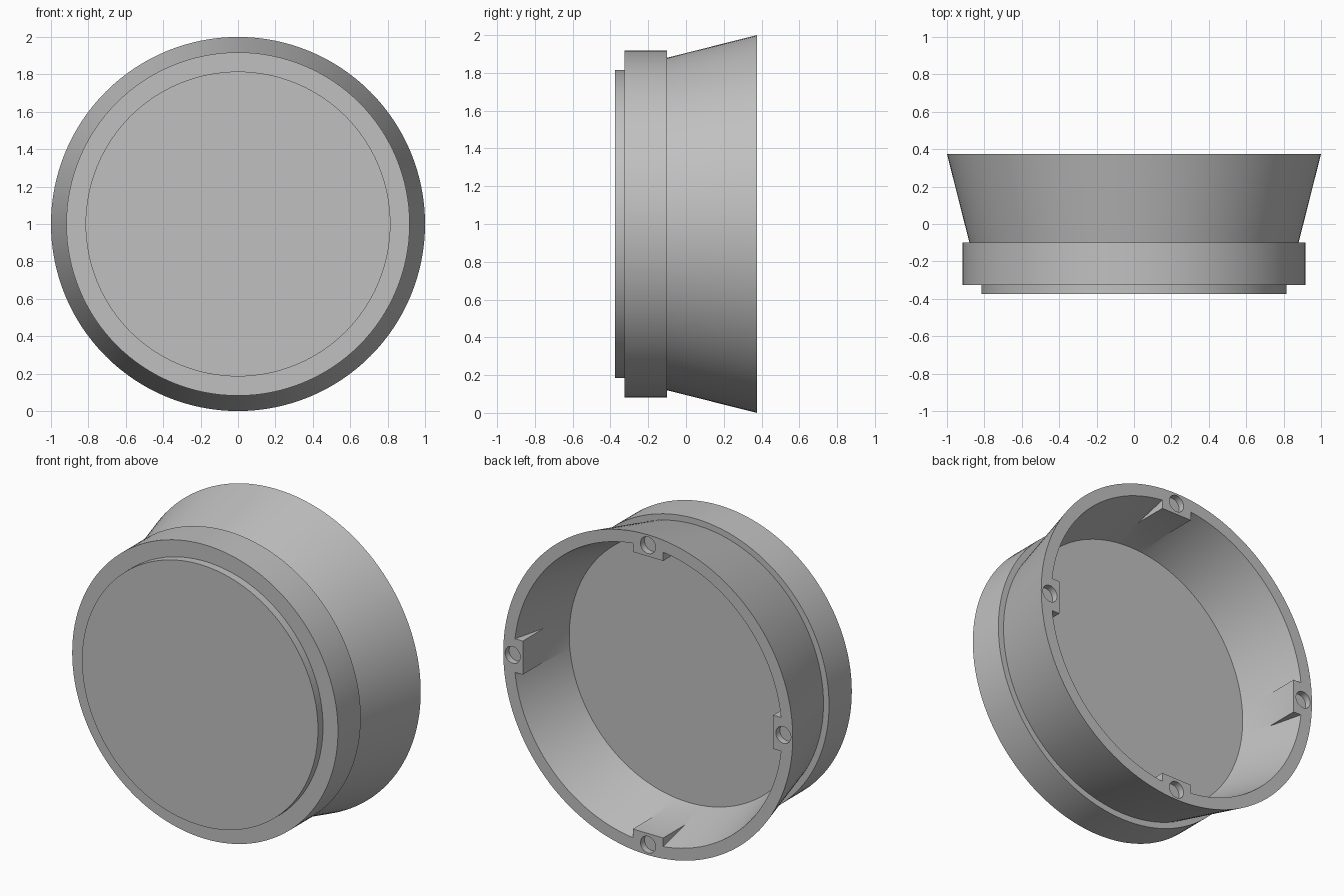
import bpy, bmesh
from math import cos, sin, pi, radians
from mathutils import Matrix, Vector

if "Cube" in bpy.data.objects:
    bpy.data.objects.remove(bpy.data.objects["Cube"], do_unlink=True)

SIDES = 128
BACK = 0.375                      # plane of the open rim
CENTRE = Vector((0, 0, 1))

grey = bpy.data.materials.new("plain grey")
grey.use_nodes = True
colour = (0.53, 0.53, 0.53, 1)
grey.diffuse_color = colour
grey.node_tree.nodes["Principled BSDF"].inputs["Base Color"].default_value = colour


def finish(bm, name):
    bmesh.ops.recalc_face_normals(bm, faces=bm.faces)
    mesh = bpy.data.meshes.new(name)
    bm.to_mesh(mesh)
    bm.free()
    mesh.materials.append(grey)
    obj = bpy.data.objects.new(name, mesh)
    bpy.context.collection.objects.link(obj)
    return obj


def lathe(name, profile):
    """Spin (radius, y) points round the y axis and cap both ends."""
    bm = bmesh.new()
    angles = [2 * pi * i / SIDES for i in range(SIDES)]
    rings = [[bm.verts.new((r * cos(a), y, 1 + r * sin(a))) for a in angles]
             for r, y in profile]
    for a, b in zip(rings, rings[1:]):
        for i in range(SIDES):
            j = (i + 1) % SIDES
            bm.faces.new((a[i], a[j], b[j], b[i]))
    bm.faces.new(rings[0])
    bm.faces.new(rings[-1])
    return finish(bm, name)


def quarter_turns():
    """Placements at the top, bottom, left and right of the rim."""
    return [Matrix.Translation(CENTRE) @ Matrix.Rotation(k * pi / 2, 4, 'Y')
            for k in range(4)]


def apply_boolean(target, helper, operation):
    helper.hide_render = True
    mod = target.modifiers.new(operation.lower(), 'BOOLEAN')
    mod.operation = operation
    mod.solver = 'EXACT'
    mod.object = helper
    bpy.context.view_layer.objects.active = target
    bpy.ops.object.modifier_apply(modifier=mod.name)
    bpy.data.objects.remove(helper, do_unlink=True)


# Flared cup: raised front disc, collar, flare, open rim, inner wall and floor
cup = lathe("flared_cup", [
    (0.815, -BACK), (0.815, -0.325),
    (0.918, -0.325), (0.918, -0.1),
    (0.88, -0.1), (1.0, BACK),
    (0.925, BACK), (0.824, -0.025),
])

# Square bosses that run into the tapering inner wall
low, high, half, depth = 0.865, 0.927, 0.105, 0.255
bm = bmesh.new()
for place in quarter_turns():
    box = (Matrix.Translation((0, BACK - depth / 2, (low + high) / 2))
           @ Matrix.Diagonal((2 * half, depth, high - low, 1)))
    bmesh.ops.create_cube(bm, size=1, matrix=place @ box)
apply_boolean(cup, finish(bm, "rim_bosses"), 'UNION')

# Shallow round sockets in the back of the bosses
bm = bmesh.new()
for place in quarter_turns():
    drill = Matrix.Translation((0, BACK, 0.935)) @ Matrix.Rotation(pi / 2, 4, 'X')
    bmesh.ops.create_cone(bm, cap_ends=True, segments=48, radius1=0.052,
                          radius2=0.052, depth=0.08, matrix=place @ drill)
apply_boolean(cup, finish(bm, "socket_cutters"), 'DIFFERENCE')

# Smooth round walls, crisp steps
bpy.ops.object.select_all(action='DESELECT')
cup.select_set(True)
bpy.context.view_layer.objects.active = cup
bpy.ops.object.shade_smooth_by_angle(angle=radians(30))
